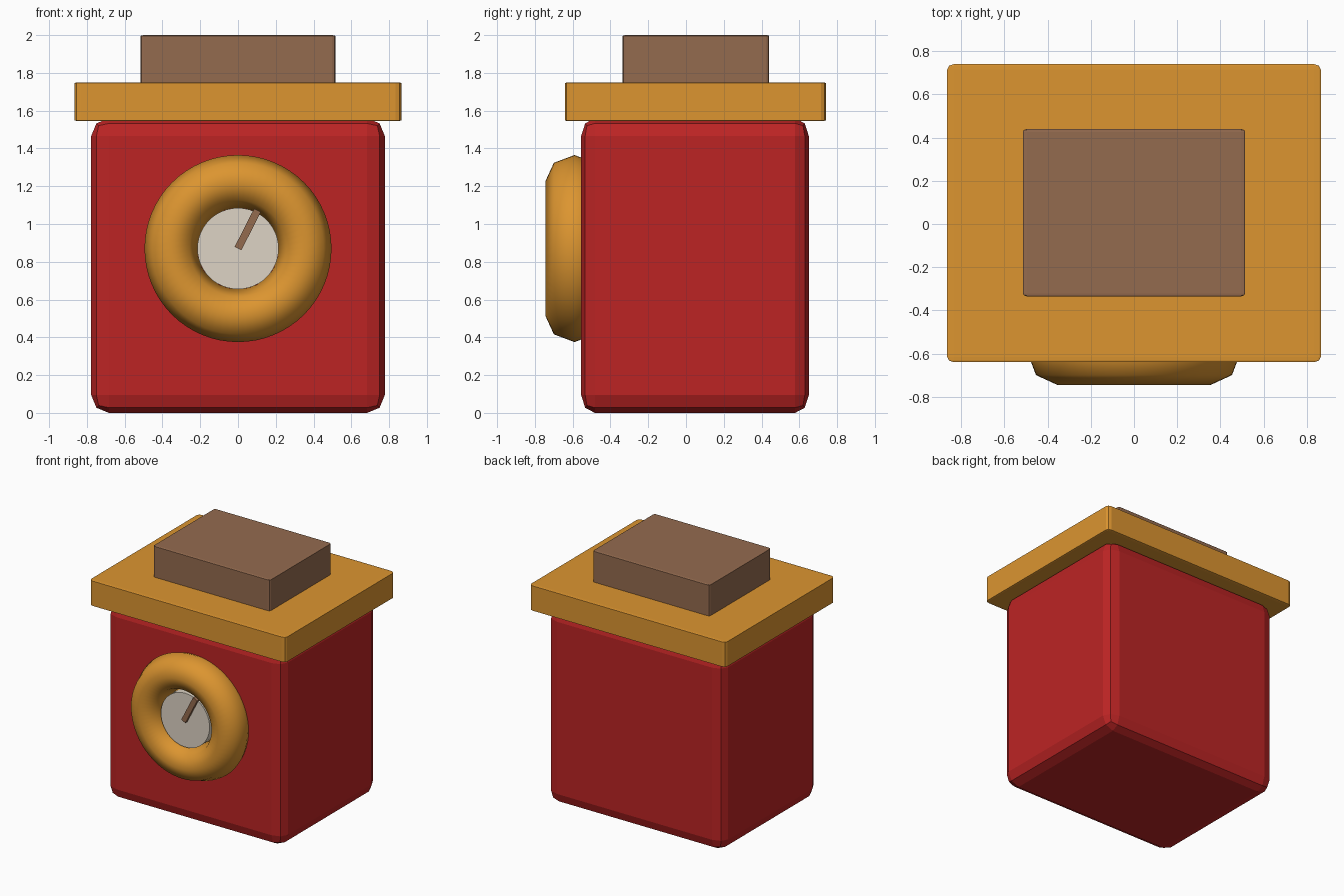
import bpy, bmesh, math
from mathutils import Matrix, Vector

if "Cube" in bpy.data.objects:
    bpy.data.objects.remove(bpy.data.objects["Cube"])


def material(name, rgb):
    lin = [((c / 255 + 0.055) / 1.055) ** 2.4 for c in rgb]
    m = bpy.data.materials.new(name)
    m.diffuse_color = (*lin, 1)
    m.use_nodes = True
    m.node_tree.nodes["Principled BSDF"].inputs["Base Color"].default_value = m.diffuse_color
    return m


RED = material("red", (188, 36, 36))
ORANGE = material("orange", (220, 149, 48))
BROWN = material("brown", (148, 107, 79))
CREAM = material("cream", (222, 212, 197))


def finish(bm, name, mat):
    bmesh.ops.recalc_face_normals(bm, faces=bm.faces[:])
    me = bpy.data.meshes.new(name)
    bm.to_mesh(me)
    bm.free()
    me.materials.append(mat)
    ob = bpy.data.objects.new(name, me)
    bpy.context.collection.objects.link(ob)
    return ob


def box(name, lo, hi, mat, bevel=0.0, tilt=0.0):
    """Unit cube, bevelled, then stretched to the given bounds."""
    lo, hi = Vector(lo), Vector(hi)
    bm = bmesh.new()
    bmesh.ops.create_cube(bm, size=1)
    if bevel:
        bmesh.ops.bevel(bm, geom=bm.edges[:], offset=bevel, segments=2,
                        profile=0.5, affect='EDGES')
    bm.transform(Matrix.Translation((lo + hi) / 2) @ Matrix.Diagonal((*(hi - lo), 1)))
    bm.transform(Matrix.Rotation(tilt, 4, 'Y'))
    return finish(bm, name, mat)


# Main box, overhanging lid and top block
box("body", (-0.777, -0.555, 0), (0.777, 0.65, 1.56), RED, 0.06)
box("lid", (-0.865, -0.64, 1.545), (0.865, 0.74, 1.75), ORANGE, 0.018)
box("top_block", (-0.515, -0.335, 1.74), (0.515, 0.44, 2.0), BROWN, 0.018)

# Dial ring: octagonal section swept around the front axis
CENTRE_Z, MAJOR, SIDES, AROUND = 0.87, 0.355, 8, 64
bm = bmesh.new()
rings = []
for i in range(AROUND):
    a = 2 * math.pi * i / AROUND
    ring = []
    for j in range(SIDES):
        b = 2 * math.pi * j / SIDES
        r = MAJOR + 0.14 * math.cos(b)
        ring.append(bm.verts.new((r * math.cos(a), -0.59 + 0.155 * math.sin(b),
                                  CENTRE_Z + r * math.sin(a))))
    rings.append(ring)
for i in range(AROUND):
    p, q = rings[i], rings[(i + 1) % AROUND]
    for j in range(SIDES):
        k = (j + 1) % SIDES
        bm.faces.new((p[j], p[k], q[k], q[j]))
for f in bm.faces:
    f.smooth = True
finish(bm, "dial_ring", ORANGE)

# Dial face: short cylinder inside the ring
bm = bmesh.new()
bmesh.ops.create_cone(bm, cap_ends=True, segments=48, radius1=0.215,
                      radius2=0.215, depth=0.13)
bm.transform(Matrix.Translation((0, -0.6, CENTRE_Z)) @ Matrix.Rotation(math.pi / 2, 4, 'X'))
finish(bm, "dial_face", CREAM)

# Pointer hand
hand = box("dial_hand", (-0.02, -0.69, 0), (0.02, -0.655, 0.228), BROWN,
           tilt=math.radians(27))
hand.location.z = CENTRE_Z
